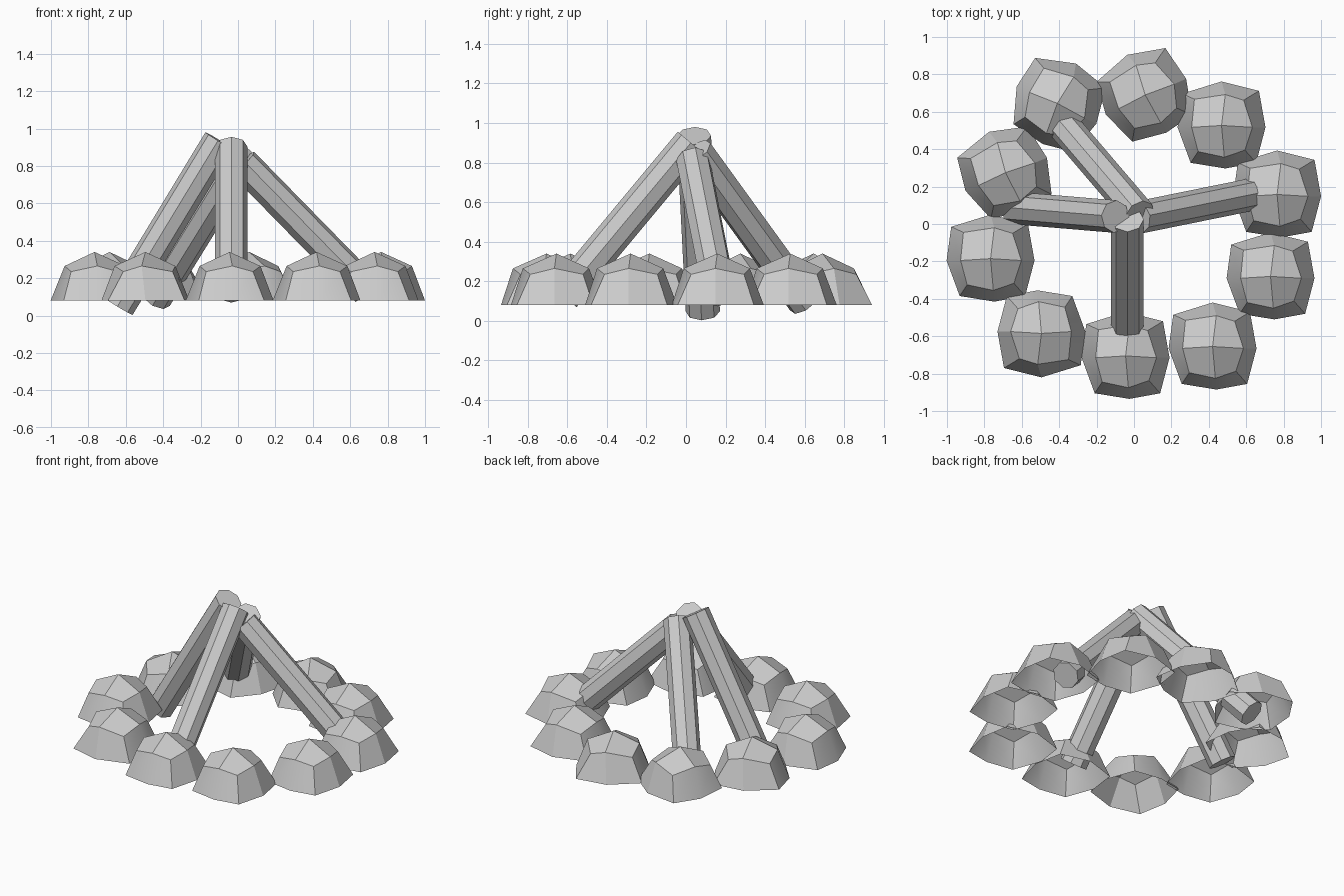
import bpy, bmesh
from math import radians
from mathutils import Vector

if "Cube" in bpy.data.objects:
    bpy.data.objects.remove(bpy.data.objects["Cube"])

# Rock shell: open-bottomed rounded block (outer rim, shoulder ring, crown)
RIM = [(.235, -.01), (.2, .185), (0, .235), (-.21, .17),
       (-.235, -.01), (-.165, -.2), (.02, -.23), (.185, -.2)]
SHOULDER = [(.165, -.01), (.118, .135), (.02, .165), (-.145, .14),
            (-.16, -.01), (-.125, -.14), (.015, -.17), (.125, -.132)]


def rock_mesh():
    bm = bmesh.new()
    rim = [bm.verts.new((x, y, .08)) for x, y in RIM]
    ring = [bm.verts.new((x, y, .235 if i % 2 else .265))
            for i, (x, y) in enumerate(SHOULDER)]
    crown = bm.verts.new((0, 0, .34))
    for i in range(8):
        j = (i + 1) % 8
        bm.faces.new((rim[i], rim[j], ring[j], ring[i]))
    for i in range(0, 8, 2):
        bm.faces.new((ring[i], ring[i + 1], ring[(i + 2) % 8], crown))
    me = bpy.data.meshes.new("rock")
    bm.to_mesh(me)
    bm.free()
    return me


def add_object(name, me):
    ob = bpy.data.objects.new(name, me)
    bpy.context.collection.objects.link(ob)
    return ob


# Ring of rocks: x, y, turn in degrees
rock = rock_mesh()
ROCKS = [(-.41, .645, -25), (.06, .69, 24), (.468, .527, 0), (.765, .158, 0),
         (.73, -.28, 0), (.42, -.655, 0), (-.045, -.705, 0),
         (-.495, -.585, 180), (-.767, -.185, 0), (-.687, .275, 22)]
for n, (x, y, turn) in enumerate(ROCKS, 1):
    ob = add_object(f"rock_{n}", rock)
    ob.location = (x, y, 0)
    ob.rotation_euler.z = radians(turn)

# Smooth rocks with sharp ridges
bpy.context.view_layer.objects.active = ob
ob.select_set(True)
bpy.ops.object.shade_smooth_by_angle(angle=radians(30))


# Leaning logs: eight-sided prisms from foot to tip
def log(name, foot, tip, radius=.087):
    foot, tip = Vector(foot), Vector(tip)
    axis = tip - foot
    bm = bmesh.new()
    bmesh.ops.create_cone(bm, cap_ends=True, segments=8, radius1=radius,
                          radius2=radius, depth=axis.length)
    me = bpy.data.meshes.new(name)
    bm.to_mesh(me)
    bm.free()
    ob = add_object(name, me)
    ob.location = (foot + tip) / 2
    ob.rotation_euler = axis.to_track_quat('Z', 'Y').to_euler()


log("front_log", (-.035, -.62, .125), (-.035, .025, .90))
log("left_log", (-.638, .085, .048), (-.10, .04, .935))
log("right_log", (.69, .17, .135), (.025, .035, .815))
log("back_log", (-.44, .60, .095), (.03, .05, .855))
